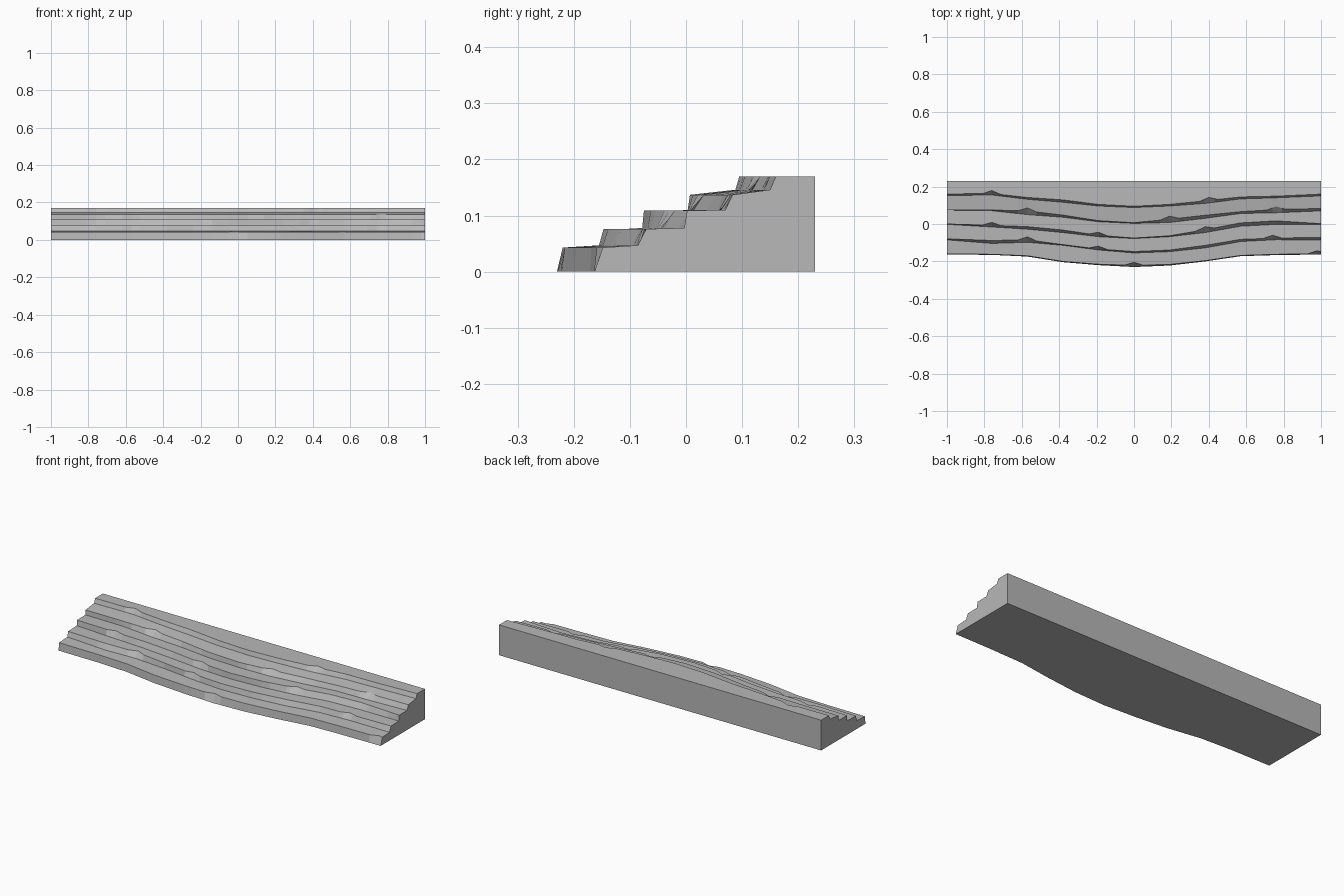
import bpy
import bmesh

cube = bpy.data.objects.get("Cube")
if cube:
    bpy.data.objects.remove(cube, do_unlink=True)

# One grey stone colour
stone = bpy.data.materials.new("grey stone")
stone.use_nodes = True
grey = (0.48, 0.48, 0.48, 1)
stone.diffuse_color = grey
stone.node_tree.nodes["Principled BSDF"].inputs["Base Color"].default_value = grey

STATIONS = [-1, -.76, -.57, -.38, -.19, 0, .19, .38, .57, .76, 1]
BACK = .23
CHIP_WIDTH = .05
MM = .001

# Each ledge: riser foot and lip heights, foot line and lip setback along the
# stations (thousandths), and the places where the lip is chipped
LEDGES = [
    dict(foot_z=0, lip_z=.043,
         foot=[-163, -165, -174, -204, -220, -230, -222, -200, -172, -166, -163],
         setback=[4, 3, 4, 4, 5, 9, 6, 4, 4, 4, 5],
         chips=[0, .98]),
    dict(foot_z=.047, lip_z=.076,
         foot=[-85, -104, -98, -114, -139, -155, -148, -128, -94, -84, -86],
         setback=[6, 16, 14, 4, 5, 8, 9, 14, 12, 9, 15],
         chips=[-.57, -.19, .74]),
    dict(foot_z=.078, lip_z=.109,
         foot=[-2, -16, -28, -46, -68, -78, -68, -46, -12, -2, -3],
         setback=[2, 9, 14, 14, 8, 3, 5, 16, 18, 19, 5],
         chips=[-.76, -.19, .38]),
    dict(foot_z=.11, lip_z=.137,
         foot=[74, 71, 50, 36, 12, 3, 8, 30, 56, 60, 70],
         setback=[2, 4, 20, 12, 6, 4, 18, 17, 10, 18, 13],
         chips=[-.57, .19, .76]),
    dict(foot_z=.146, lip_z=.17,
         foot=[152, 155, 132, 116, 96, 88, 96, 110, 134, 140, 150],
         setback=[9, 8, 10, 13, 9, 7, 9, 14, 11, 9, 10],
         chips=[-.76, .4]),
]


def sample(values, x):
    """Straight-line interpolation between stations."""
    for i in range(len(STATIONS) - 1):
        a, b = STATIONS[i], STATIONS[i + 1]
        if x <= b:
            t = (x - a) / (b - a)
            return (values[i] * (1 - t) + values[i + 1] * t) * MM
    return values[-1] * MM


def section(x):
    """Stepped outline of the terrace at one position along its length."""
    points = []
    for ledge in LEDGES:
        foot = sample(ledge["foot"], x)
        lip = foot + sample(ledge["setback"], x)
        for chip in ledge["chips"]:
            lip += .016 * max(0, 1 - abs(x - chip) / CHIP_WIDTH)
        points += [(x, foot, ledge["foot_z"]), (x, lip, ledge["lip_z"])]
    return points + [(x, BACK, LEDGES[-1]["lip_z"]), (x, BACK, 0)]


# Cross-sections at every station and at the edges of every chip
cuts = set(STATIONS)
for ledge in LEDGES:
    for chip in ledge["chips"]:
        for side in (-CHIP_WIDTH, 0, CHIP_WIDTH):
            cuts.add(round(min(1, chip + side), 3))

# Skin the sections into one solid with flat ends
bm = bmesh.new()
rings = [[bm.verts.new(p) for p in section(x)] for x in sorted(cuts)]
count = len(rings[0])
for near, far in zip(rings, rings[1:]):
    for i in range(count):
        j = (i + 1) % count
        bm.faces.new((near[i], near[j], far[j], far[i]))
bm.faces.new(rings[0])
bm.faces.new(rings[-1])
bmesh.ops.recalc_face_normals(bm, faces=bm.faces[:])

# Merge flat neighbours so only real creases and facets remain
bmesh.ops.dissolve_limit(bm, angle_limit=.01, verts=bm.verts[:], edges=bm.edges[:])

mesh = bpy.data.meshes.new("stepped_rock_terrace")
bm.to_mesh(mesh)
bm.free()
mesh.materials.append(stone)
terrace = bpy.data.objects.new("stepped_rock_terrace", mesh)
bpy.context.collection.objects.link(terrace)
